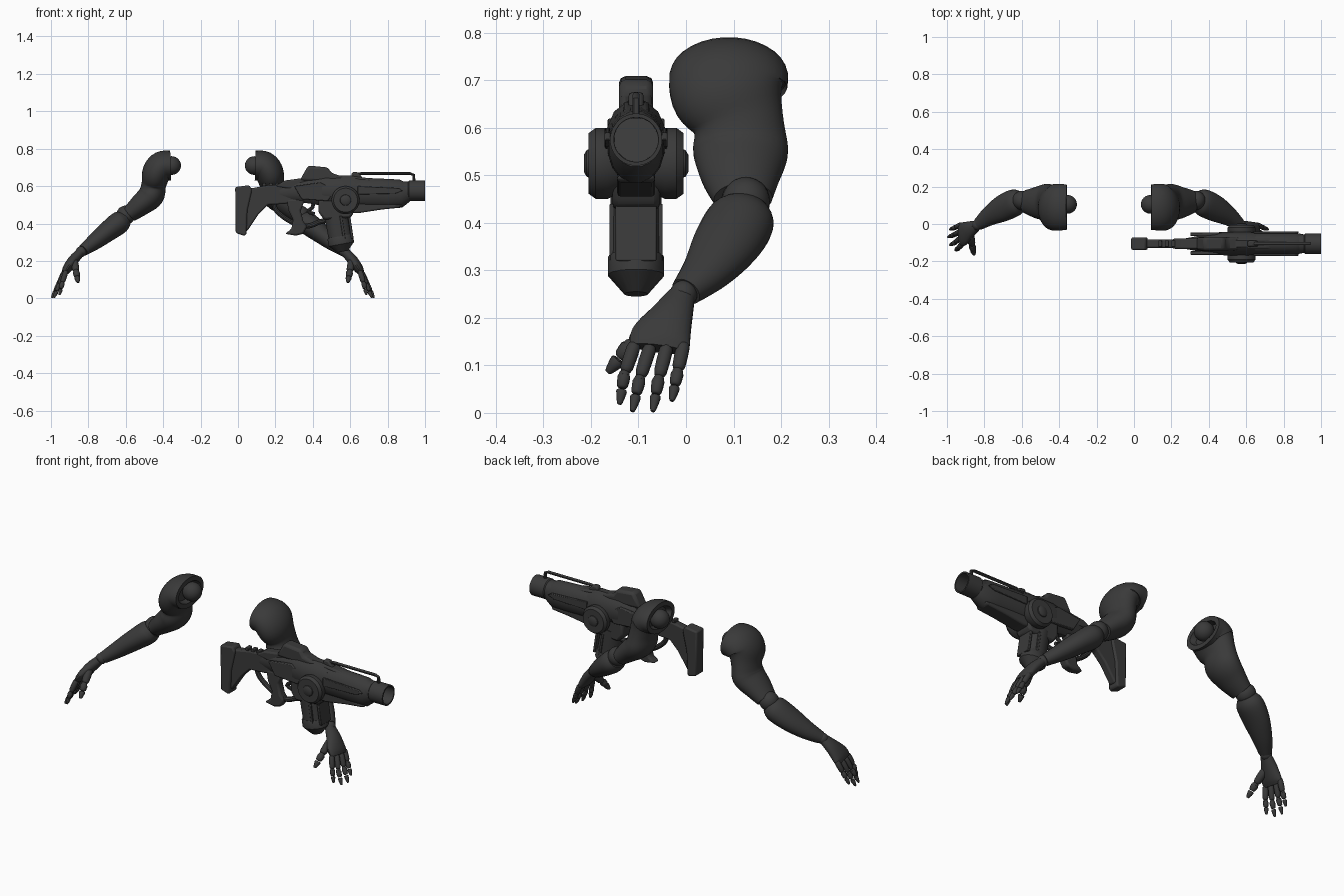
import bpy, bmesh, math
from mathutils import Vector

default = bpy.data.objects.get("Cube")
if default:
    bpy.data.objects.remove(default)

metal = bpy.data.materials.new("dark grey")
metal.use_nodes = True
GREY = (0.042, 0.042, 0.042, 1)
metal.diffuse_color = GREY
shader = metal.node_tree.nodes["Principled BSDF"]
shader.inputs["Base Color"].default_value = GREY
shader.inputs["Roughness"].default_value = 0.6

parts = []
GUN_Y = -0.105   # centre plane of the gun
ARM_X = -0.134   # plane between the two arms


def finish(name, bm, bevel=0):
    bmesh.ops.recalc_face_normals(bm, faces=bm.faces)
    mesh = bpy.data.meshes.new(name)
    bm.to_mesh(mesh)
    bm.free()
    mesh.materials.append(metal)
    obj = bpy.data.objects.new(name, mesh)
    bpy.context.collection.objects.link(obj)
    if bevel:
        mod = obj.modifiers.new("bevel", "BEVEL")
        mod.width, mod.segments, mod.limit_method = bevel, 2, 'ANGLE'
    parts.append(obj)
    return obj


def spline(rows, steps):
    """Catmull-Rom interpolation of rows of numbers."""
    rows = [Vector(r) for r in rows]
    out = []
    for i in range(len(rows) - 1):
        a, b = rows[max(i - 1, 0)], rows[i]
        c, d = rows[i + 1], rows[min(i + 2, len(rows) - 1)]
        for k in range(steps):
            t = k / steps
            out.append(b + (c - a) * (t / 2) + (a * 2 - b * 5 + c * 4 - d) * (t * t / 2)
                       + (b * 3 - a - c * 3 + d) * (t ** 3 / 2))
    return out + [rows[-1]]


def loft(name, rows, segs=24, steps=1, side=(0, 1, 0), dish=(), end=-1):
    """Skin elliptical rings (x, y, z, radius along side, radius across)."""
    rows = spline(rows, steps)
    pts = [Vector(r[:3]) for r in rows]
    bm = bmesh.new()
    rings = []
    for i, row in enumerate(rows):
        t = (pts[min(i + 1, len(pts) - 1)] - pts[max(i - 1, 0)]).normalized()
        u = Vector(side)
        u = (u - t * u.dot(t)).normalized()
        w = t.cross(u)
        ring = []
        for k in range(segs):
            a = math.tau * (k + 0.5) / segs
            ring.append(bm.verts.new(pts[i] + u * row[3] * math.cos(a) + w * row[4] * math.sin(a)))
        rings.append(ring)
    for a, b in zip(rings, rings[1:]):
        for k in range(segs):
            j = (k + 1) % segs
            bm.faces.new((a[k], a[j], b[j], b[k]))
    caps = [bm.faces.new(rings[0]), bm.faces.new(rings[-1])]
    bmesh.ops.recalc_face_normals(bm, faces=bm.faces)
    for thickness, depth in dish:   # hollow out one end
        bmesh.ops.inset_individual(bm, faces=[caps[end]], thickness=thickness, depth=depth)
    return finish(name, bm)


def tube(name, points, radius, steps=1):
    return loft(name, [(x, GUN_Y, z, radius, radius) for x, z in points], 10, steps)


def ball(name, centre, radius):
    bm = bmesh.new()
    bmesh.ops.create_uvsphere(bm, u_segments=24, v_segments=14, radius=radius)
    bmesh.ops.translate(bm, verts=bm.verts, vec=centre)
    return finish(name, bm)


def plate(name, outline, half, y=GUN_Y, bevel=0.008):
    """Extrude an x-z outline symmetrically about y."""
    bm = bmesh.new()
    face = bm.faces.new([bm.verts.new((x, y - half, z)) for x, z in outline])
    geom = bmesh.ops.extrude_face_region(bm, geom=[face])["geom"]
    verts = [v for v in geom if isinstance(v, bmesh.types.BMVert)]
    bmesh.ops.translate(bm, verts=verts, vec=(0, half * 2, 0))
    return finish(name, bm, bevel)


def along_x(name, rows, **options):
    return loft(name, [(x, GUN_Y, z, ry, rz) for x, z, ry, rz in rows], **options)


# ---- Arms ----
UPPER = [(-.36, .09, .71, .122, .08), (-.405, .09, .705, .125, .082), (-.435, .09, .67, .121, .078),
         (-.45, .11, .61, .096, .066), (-.465, .115, .55, .1, .07), (-.52, .115, .5, .085, .06),
         (-.58, .12, .45, .062, .045)]
FOREARM = [(-.605, .125, .43, .05, .045), (-.635, .115, .405, .072, .06), (-.7, .085, .355, .072, .054),
           (-.77, .045, .3, .054, .043), (-.83, 0, .255, .034, .03)]
PALM = [(-.843, -.01, .245, .03, .024), (-.88, -.03, .205, .046, .028),
        (-.912, -.052, .16, .064, .025), (-.928, -.058, .135, .06, .016)]
FINGERS = {   # knuckle, middle joint, tip
    "little": [(-.925, -.005, .145), (-.955, -.018, .085), (-.985, -.03, .025)],
    "ring": [(-.93, -.04, .14), (-.962, -.058, .07), (-.995, -.07, .003)],
    "middle": [(-.928, -.075, .14), (-.955, -.098, .07), (-.985, -.113, .003)],
    "index": [(-.92, -.108, .145), (-.94, -.13, .08), (-.955, -.14, .018)],
    "thumb": [(-.875, -.055, .2), (-.865, -.118, .14), (-.855, -.165, .085)],
}

for label, sign in (("right", 1), ("left", -1)):
    def flip(row):
        return (ARM_X + sign * (row[0] - ARM_X), *row[1:])

    loft(label + "_upper_arm", [flip(r) for r in UPPER], 32, 5, dish=((.025, 0), (.01, -.03)), end=0)
    ball(label + "_shoulder_ball", flip((-.355, .105, .71)), .05)
    ball(label + "_elbow_ball", flip((-.6, .126, .445)), .051)
    loft(label + "_forearm", [flip(r) for r in FOREARM], 28, 5)
    ball(label + "_wrist_ball", flip((-.838, -.005, .25)), .029)
    loft(label + "_palm", [flip(r) for r in PALM], 20, 4)
    for finger, (knuckle, joint, tip) in FINGERS.items():
        a, b, c = (Vector(flip(p)) for p in (knuckle, joint, tip))
        thick = .02 if finger == "thumb" else .0145
        spans = [(a, a.lerp(b, .9), 1, .95), (b, b.lerp(c, .45), .95, .8), (b.lerp(c, .5), c, .8, .45)]
        for n, (p, q, r0, r1) in enumerate(spans):
            rows = [(*p.lerp(q, f), thick * r, thick * r) for f, r in
                    ((0, r0 * .75), (.15, r0), (.85, r1), (1, r1 * .6))]
            loft(f"{label}_{finger}_finger_{n}", rows, 12, 2)
        ball(f"{label}_{finger}_joint", b, thick * .8)

# ---- Gun barrel and body ----
along_x("muzzle", [(.84, .575, .052, .052), (.91, .575, .05, .05), (.915, .575, .055, .055), (1, .575, .055, .055)],
        segs=32, dish=((.008, 0), (.001, -.12)))
along_x("barrel_shroud", [(.55, .565, .06, .08), (.62, .565, .062, .083), (.8, .56, .06, .08),
                          (.87, .56, .058, .077), (.905, .57, .05, .055)], segs=16)
along_x("receiver", [(.2, .565, .02, .04), (.28, .57, .03, .055), (.38, .575, .05, .07),
                     (.46, .575, .064, .085), (.6, .57, .066, .09), (.65, .568, .06, .08)], segs=12)
plate("under_barrel_guard", [(.58, .52), (.88, .5), (.87, .485), (.77, .475), (.64, .455), (.58, .46)], .04)
plate("top_cover", [(.2, .6), (.25, .63), (.36, .645), (.6, .655), (.72, .64), (.8, .61), (.3, .58)], .028)
plate("sight_block", [(.33, .63), (.375, .71), (.48, .7), (.5, .67), (.58, .645), (.5, .62)], .036, bevel=.014)
plate("front_post", [(.6, .63), (.61, .675), (.64, .675), (.67, .64)], .016)
tube("top_rail", [(.62, .63), (.63, .663), (.66, .667), (.92, .667), (.94, .66), (.94, .62)], .008)
for sign, label in ((-1, "right"), (1, "left")):
    plate(label + "_side_rail", [(.64, .6), (.86, .59), (.88, .575), (.84, .56), (.64, .555)],
          .006, GUN_Y + sign * .06, .003)
    plate(label + "_body_panel", [(.3, .6), (.44, .62), (.52, .58), (.48, .52), (.34, .53)],
          .01, GUN_Y + sign * .05, .004)
    # Round side housing, stepped towards a small hub
    steps = [(.03, .06), (.06, .075), (.085, .075), (.1, .064), (.1, .052), (.094, .049),
             (.094, .032), (.104, .028), (.11, .018)]
    loft(label + "_side_disc", [(.575, GUN_Y + sign * d, .525, r, r) for d, r in steps],
         segs=32, side=(0, 0, 1))

# ---- Stock ----
plate("stock", [(.02, .59), (.08, .59), (.16, .605), (.33, .61), (.33, .52), (.25, .505), (.16, .5),
                (.11, .45), (.05, .36), (.02, .36)], .022)
plate("butt_pad", [(-.015, .595), (.06, .605), (.075, .58), (.05, .47), (.045, .34), (.03, .335), (-.012, .35)],
      .033, bevel=.01)
for n in range(4):
    x = .13 + n * .035
    plate(f"stock_notch_{n}", [(x, .6), (x + .02, .6), (x + .02, .617), (x, .617)], .018, bevel=.003)

# ---- Grip and trigger ----
plate("grip", [(.26, .53), (.36, .53), (.335, .47), (.35, .41), (.37, .385), (.35, .345), (.31, .335), (.25, .345),
               (.285, .37), (.295, .42), (.27, .47)], .024, bevel=.01)
tube("thumb_loop", [(.19, .51), (.205, .47), (.25, .43), (.31, .395)], .013, 4)
tube("trigger_guard", [(.34, .385), (.39, .39), (.44, .41), (.5, .42)], .014, 4)
tube("trigger", [(.4, .53), (.4, .49), (.375, .465), (.41, .45)], .01, 3)
plate("magazine_housing", [(.43, .53), (.63, .53), (.615, .45), (.6, .43), (.46, .42), (.43, .46)], .05, bevel=.012)

# ---- Magazine ----
def down(name, rows, **options):
    return loft(name, [(.605 - z * .18, GUN_Y, z, r, r * 1.17) for z, r in rows], **options)

down("magazine", [(.47, .054), (.3, .054)])
down("magazine_cap", [(.332, .056), (.326, .06), (.29, .06), (.25, .025)], segs=16)
for n in range(3):
    x = .5 + n * .043
    plate(f"magazine_rib_{n}", [(x, .44), (x + .014, .44), (x + .032, .32), (x + .018, .32)],
          .056 if n == 1 else .043, bevel=.003)

# ---- Smooth shading with crisp edges ----
bpy.ops.object.select_all(action='DESELECT')
for obj in parts:
    obj.select_set(True)
bpy.context.view_layer.objects.active = parts[0]
bpy.ops.object.shade_smooth_by_angle(angle=math.radians(35))
